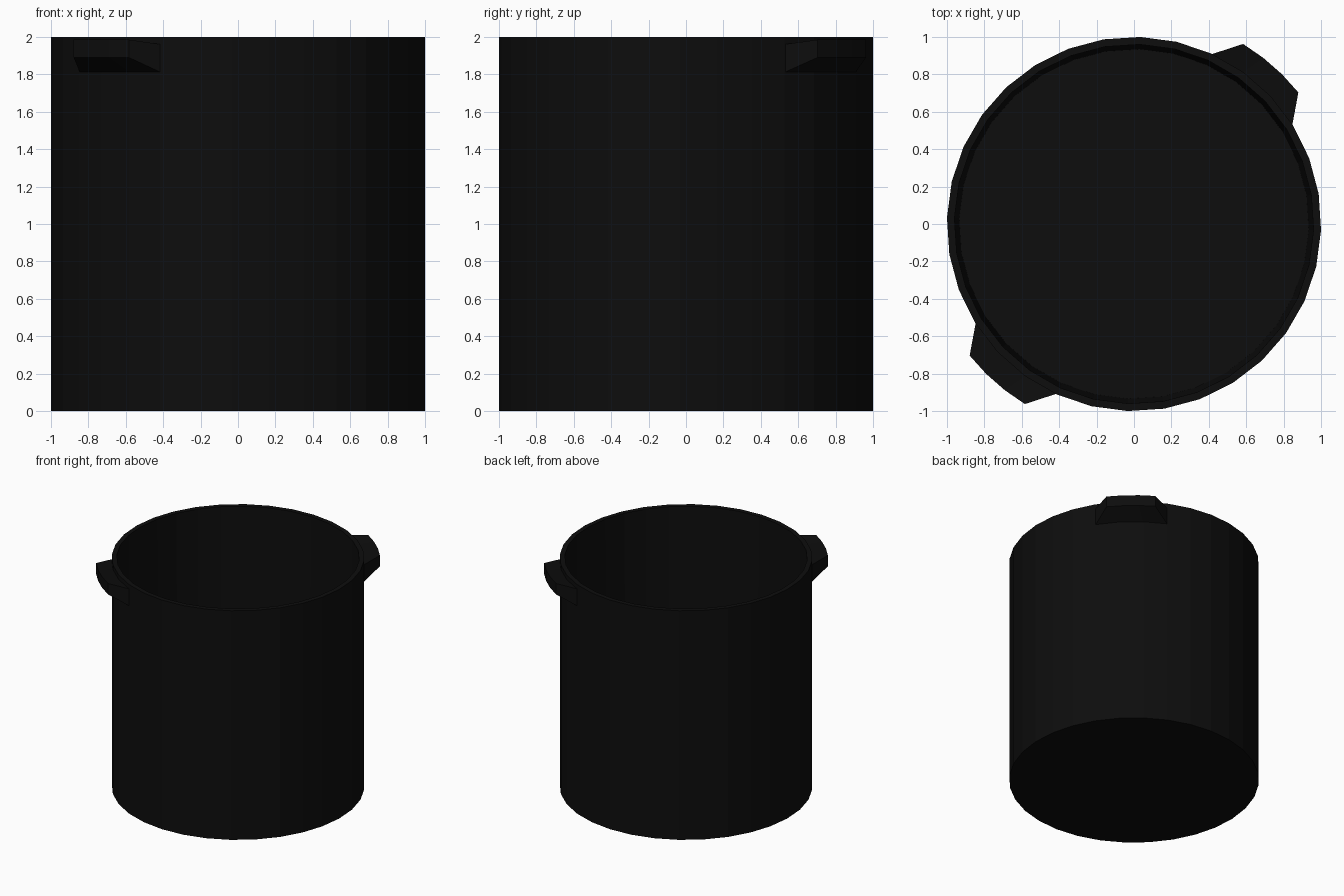
import bpy, bmesh, math

if "Cube" in bpy.data.objects:
    bpy.data.objects.remove(bpy.data.objects["Cube"])

SIDES = 32
STEP = 2 * math.pi / SIDES
OFFSET = math.radians(-1.9)

black = bpy.data.materials.new("black")
black.diffuse_color = (0.004, 0.004, 0.004, 1)
black.use_nodes = True
black.node_tree.nodes["Principled BSDF"].inputs["Base Color"].default_value = black.diffuse_color


def make_object(name, bm):
    bmesh.ops.recalc_face_normals(bm, faces=bm.faces[:])
    mesh = bpy.data.meshes.new(name)
    bm.to_mesh(mesh)
    bm.free()
    mesh.materials.append(black)
    obj = bpy.data.objects.new(name, mesh)
    bpy.context.collection.objects.link(obj)
    return obj


def polar(r, a, z):
    return (r * math.cos(a), r * math.sin(a), z)


# Pot body: outer wall, flat rim, slightly tapered inner wall and floor
bm = bmesh.new()
profile = [(1.0, 0.0), (1.0, 2.0), (0.96, 2.0), (0.935, 0.05)]
rings = [[bm.verts.new(polar(r, OFFSET + i * STEP, z)) for i in range(SIDES)]
         for r, z in profile]
for low, high in zip(rings, rings[1:]):
    for i in range(SIDES):
        j = (i + 1) % SIDES
        bm.faces.new((low[i], low[j], high[j], high[i]))
bm.faces.new(rings[0])
bm.faces.new(rings[-1])
make_object("pot_body", bm)


# Grip handles: three wall segments pulled outward and narrowed
def handle(name, turn):
    bm = bmesh.new()
    mid = OFFSET + 4.5 * STEP + turn
    columns = []
    for k in (-1.5, -0.5, 0.5, 1.5):
        base = mid + k * STEP
        tip = mid + k * math.radians(6.7)
        columns.append([bm.verts.new(p) for p in (
            polar(0.995, base, 1.81), polar(1.125, tip, 1.89),
            polar(1.125, tip, 1.985), polar(0.995, base, 1.96))])
    for a, b in zip(columns, columns[1:]):
        for i in range(3):
            bm.faces.new((a[i], b[i], b[i + 1], a[i + 1]))
    bm.faces.new(columns[0])
    bm.faces.new(columns[-1][::-1])
    # The side against the wall is closed too, so normals face outward
    for a, b in zip(columns, columns[1:]):
        bm.faces.new((a[3], b[3], b[0], a[0]))
    make_object(name, bm)


handle("back_handle", 0)
handle("front_handle", math.pi)
